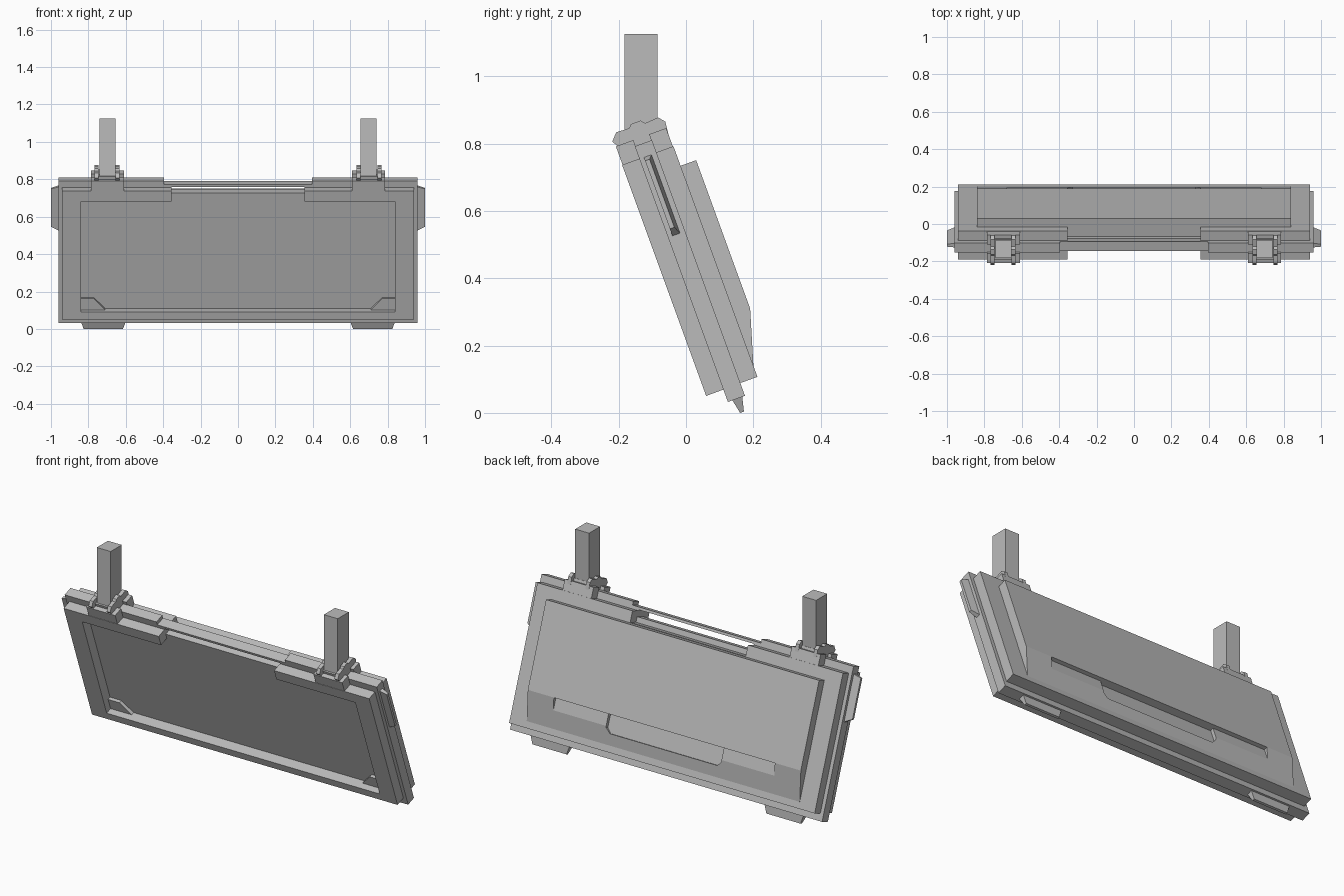
import bpy, bmesh, math
from mathutils import Matrix

if "Cube" in bpy.data.objects:
    bpy.data.objects.remove(bpy.data.objects["Cube"], do_unlink=True)

TILT = Matrix.Rotation(math.radians(20), 4, 'X')   # the whole case leans forward

grey = bpy.data.materials.new("plain grey")
grey.use_nodes = True
grey.diffuse_color = (0.5, 0.5, 0.5, 1)
grey.node_tree.nodes["Principled BSDF"].inputs["Base Color"].default_value = (0.5, 0.5, 0.5, 1)


def loft(name, rings, tilt=True):
    """Join two matching outlines into a closed solid."""
    bm = bmesh.new()
    a, b = [[bm.verts.new(p) for p in ring] for ring in rings]
    bm.faces.new(a)
    bm.faces.new(b)
    n = len(a)
    for i in range(n):
        j = (i + 1) % n
        bm.faces.new((a[i], a[j], b[j], b[i]))
    bmesh.ops.recalc_face_normals(bm, faces=bm.faces)
    me = bpy.data.meshes.new(name)
    bm.to_mesh(me)
    bm.free()
    me.materials.append(grey)
    ob = bpy.data.objects.new(name, me)
    bpy.context.collection.objects.link(ob)
    if tilt:
        ob.matrix_world = TILT
    return ob


def plate(name, outline, y0, y1):
    """Outline in x, z; thickness along y."""
    return loft(name, [[(x, y, z) for x, z in outline] for y in (y0, y1)])


def slab(name, profile, x0, x1):
    """Profile in y, z; length along x."""
    return loft(name, [[(x, y, z) for y, z in profile] for x in (x0, x1)])


def box(name, x, y, z, tilt=True):
    ring = [(x[0], y[0]), (x[1], y[0]), (x[1], y[1]), (x[0], y[1])]
    return loft(name, [[(a, b, c) for a, b in ring] for c in z], tilt)


def mirrored(right_half):
    """Complete an outline that is symmetric about x = 0."""
    return right_half + [(-x, z) for x, z in reversed(right_half)]


def cut(target, cutter):
    cutter.hide_render = True
    mod = target.modifiers.new("cut", 'BOOLEAN')
    mod.operation = 'DIFFERENCE'
    mod.solver = 'EXACT'
    mod.object = cutter
    bpy.context.view_layer.objects.active = target
    bpy.ops.object.modifier_apply(modifier=mod.name)
    bpy.data.objects.remove(cutter, do_unlink=True)


# Front frame around a sunken panel, open at the top middle
plate("front_frame", mirrored([(0.94, 0.027), (0.94, 0.757), (0.355, 0.757), (0.355, 0.697),
                               (0.84, 0.697), (0.84, 0.069)]), 0.0735, 0.128)

# Middle layer with a handle gap and bar
plate("middle_layer", mirrored([(0.96, -0.012), (0.96, 0.796), (0.395, 0.796), (0.395, 0.776),
                                (0.355, 0.776), (0.355, 0.726)]), 0.128, 0.182)
box("handle_bar", (-0.36, 0.36), (0.128, 0.182), (0.762, 0.776))

# Back layer and its raised block with a sloped lower face
plate("back_layer", mirrored([(0.94, 0.028), (0.94, 0.757), (0.355, 0.757), (0.355, 0.697)]),
      0.182, 0.236)
block = slab("back_block", [(0.23, 0.063), (0.236, 0.063), (0.285, 0.226), (0.285, 0.695),
                            (0.23, 0.695)], -0.84, 0.84)

# Long notch and deeper finger pocket in the slope
cut(block, box("notch_cutter", (-0.68, 0.68), (0.265, 0.32), (0.14, 0.2255)))
cut(block, plate("pocket_cutter", mirrored([(0.33, 0.125), (0.355, 0.15), (0.355, 0.2255)]),
                 0.246, 0.32))

for s, side in ((1, "left"), (-1, "right")):
    # Corner gussets in the front recess
    plate(side + "_gusset", [(s * x, z) for x, z in
                             ((0.84, 0.069), (0.84, 0.132), (0.77, 0.132), (0.71, 0.069))],
          0.11, 0.128)

    # Tapered side grip
    base = [(0.142, 0.505), (0.167, 0.505), (0.167, 0.757), (0.142, 0.757)]
    tip = [(0.142, 0.53), (0.156, 0.53), (0.156, 0.745), (0.142, 0.745)]
    loft(side + "_side_grip", [[(s * 0.955, y, z) for y, z in base],
                               [(s * 1.0, y, z) for y, z in tip]])

    # Tapered foot
    top = [(0.60, 0.142), (0.84, 0.142), (0.84, 0.174), (0.60, 0.174)]
    sole = [(0.615, 0.151), (0.825, 0.151), (0.825, 0.163), (0.615, 0.163)]
    loft(side + "_foot", [[(s * x, y, -0.01) for x, y in top],
                          [(s * x, y, -0.055) for x, y in sole]])

    # Clamp: brackets on both outer layers, two shaped cheeks and a core
    for label, y in (("front", (0.075, 0.13)), ("back", (0.18, 0.234))):
        box(f"{side}_{label}_bracket", (s * 0.61, s * 0.787), y, (0.755, 0.815))
    cheek = [(0.082, 0.775), (0.082, 0.81), (0.07, 0.832), (0.09, 0.854), (0.13, 0.852),
             (0.14, 0.862), (0.17, 0.862), (0.18, 0.85), (0.222, 0.853), (0.238, 0.834),
             (0.232, 0.775)]
    for label, x in (("inner", 0.634), ("outer", 0.746)):
        slab(f"{side}_{label}_cheek", cheek, s * x, s * (x + 0.021))
    box(side + "_clamp_core", (s * 0.65, s * 0.75), (0.10, 0.215), (0.78, 0.83))

    # Upright post
    box(side + "_post", (s * 0.656, s * 0.741), (-0.182, -0.085), (0.81, 1.125), tilt=False)
